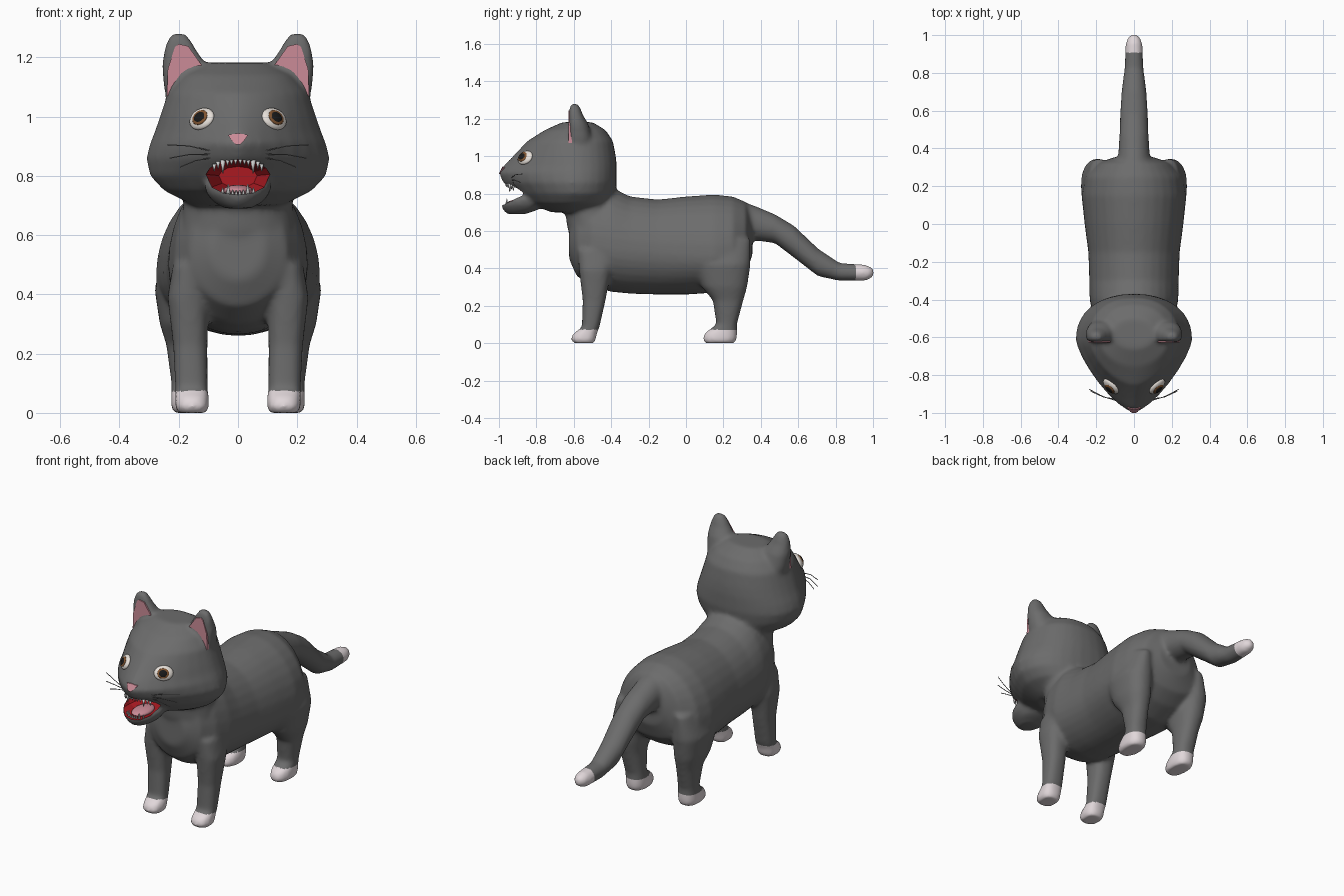
import bpy, bmesh
from math import sin, cos, pi, copysign
from mathutils import Vector
from mathutils.bvhtree import BVHTree

if "Cube" in bpy.data.objects:
    bpy.data.objects.remove(bpy.data.objects["Cube"])


def material(name, col):
    m = bpy.data.materials.new(name)
    m.diffuse_color = (*col, 1)
    m.use_nodes = True
    m.node_tree.nodes["Principled BSDF"].inputs["Base Color"].default_value = m.diffuse_color
    return m


FUR = material("fur_grey", (0.15, 0.15, 0.15))
WHITE = material("paw_white", (0.75, 0.68, 0.70))
RED = material("mouth_red", (0.40, 0.01, 0.015))
PINK = material("pink", (0.60, 0.26, 0.31))
EYE = material("eye_white", (0.80, 0.75, 0.70))
IRIS = material("iris_brown", (0.22, 0.09, 0.03))
BLACK = material("black", (0.01, 0.01, 0.01))
TOOTH = material("tooth", (0.75, 0.75, 0.72))
WHISKER = material("whisker_grey", (0.22, 0.22, 0.22))


def finish(bm, name, mat, smooth=True):
    bmesh.ops.recalc_face_normals(bm, faces=bm.faces)
    me = bpy.data.meshes.new(name)
    bm.to_mesh(me)
    bm.free()
    me.materials.append(mat)
    if smooth:
        me.shade_smooth()
    ob = bpy.data.objects.new(name, me)
    bpy.context.collection.objects.link(ob)
    return ob


def bridge(bm, loops):
    rows = [[bm.verts.new(p) for p in l] for l in loops]
    n = len(rows[0])
    for a, b in zip(rows, rows[1:]):
        for i in range(n):
            bm.faces.new((a[i], a[(i + 1) % n], b[(i + 1) % n], b[i]))
    bm.faces.new(rows[0])
    bm.faces.new(rows[-1][::-1])


def loft(bm, axis, rings, side=1, n_lo=2.0, n_hi=2.0, count=32):
    """ring = (position on axis, low edge, high edge, middle, half width, x centre, [low exponent])"""
    loops = []
    for t, lo, hi, mid, rx, cx, *e in rings:
        loop = []
        for i in range(count):
            a = 2 * pi * i / count
            c, s = cos(a), sin(a)
            n = n_hi if s > 0 else (e[0] if e else n_lo)
            x = side * (cx + rx * copysign(abs(c) ** (2 / n), c))
            v = mid + (hi - mid if s > 0 else mid - lo) * copysign(abs(s) ** (2 / n), s)
            loop.append((x, v, t) if axis == 'z' else (x, t, v))
        loops.append(loop)
    bridge(bm, loops)


skin = bmesh.new()
# torso
loft(skin, 'y', [(-.625, .45, .65, .55, .09, 0), (-.585, .36, .78, .54, .165, 0),
                 (-.5, .30, .84, .52, .215, 0), (-.4, .275, .835, .50, .235, 0),
                 (-.3, .265, .785, .49, .237, 0), (-.15, .26, .768, .48, .242, 0),
                 (0, .26, .785, .47, .262, 0), (.15, .27, .795, .46, .278, 0),
                 (.25, .32, .785, .47, .262, 0), (.32, .38, .755, .5, .2, 0),
                 (.355, .47, .69, .56, .1, 0)])
# neck
loft(skin, 'z', [(.5, -.60, -.4, -.5, .17, 0), (.62, -.635, -.37, -.5, .19, 0),
                 (.70, -.645, -.36, -.5, .185, 0), (.80, -.68, -.36, -.5, .19, 0)])
# head
loft(skin, 'z', [(.70, -.72, -.43, -.58, .15, 0, 2), (.72, -.77, -.405, -.6, .19, 0, 1.8),
                 (.75, -.86, -.39, -.61, .25, 0, 1.5), (.80, -.92, -.38, -.61, .297, 0, 1.42),
                 (.86, -.98, -.37, -.61, .31, 0, 1.4), (.91, -1.003, -.37, -.61, .297, 0, 1.4),
                 (.95, -.975, -.37, -.61, .281, 0, 1.4), (1.0, -.925, -.375, -.61, .264, 0, 1.5),
                 (1.08, -.85, -.39, -.6, .237, 0, 1.7), (1.14, -.755, -.43, -.59, .187, 0, 2),
                 (1.182, -.66, -.5, -.58, .11, 0, 2)], n_hi=2.2)
# lower jaw
loft(skin, 'z', [(.69, -.955, -.86, -.9, .045, 0), (.71, -.977, -.8, -.86, .082, 0),
                 (.74, -.99, -.75, -.86, .107, 0), (.77, -.972, -.75, -.86, .114, 0),
                 (.79, -.93, -.75, -.85, .1, 0)])
# tail
loft(skin, 'y', [(.26, .58, .77, .67, .11, 0), (.36, .55, .738, .64, .084, 0),
                 (.475, .535, .69, .61, .077, 0), (.58, .455, .627, .54, .074, 0),
                 (.705, .358, .507, .43, .066, 0), (.82, .333, .43, .38, .051, 0),
                 (.96, .333, .42, .377, .044, 0), (.99, .347, .407, .377, .031, 0),
                 (1.003, .36, .394, .377, .015, 0)])
for s in (-1, 1):
    # front legs
    loft(skin, 'z', [(0, -.60, -.49, -.54, .05, .155), (.02, -.617, -.483, -.54, .057, .155),
                     (.05, -.605, -.477, -.53, .057, .155), (.085, -.557, -.463, -.51, .055, .157),
                     (.23, -.552, -.43, -.49, .058, .161), (.39, -.572, -.4, -.48, .07, .168),
                     (.5, -.58, -.36, -.47, .06, .16)], s, 2.5, 2.5)
    # hind legs
    loft(skin, 'z', [(0, .1, .26, .19, .05, .168), (.02, .088, .272, .19, .058, .168),
                     (.055, .1, .274, .2, .058, .168), (.1, .163, .272, .22, .055, .17),
                     (.23, .143, .307, .22, .062, .18), (.3, .085, .327, .21, .077, .187),
                     (.42, .04, .345, .2, .088, .194), (.56, .1, .345, .2, .055, .185)], s, 2.3, 2.3)
    # ears
    loft(skin, 'z', [(1.03, -.61, -.5, -.57, .05, .185), (1.1, -.624, -.505, -.57, .068, .182),
                     (1.17, -.626, -.52, -.58, .076, .18), (1.22, -.626, -.55, -.59, .056, .194),
                     (1.26, -.622, -.565, -.595, .038, .199), (1.281, -.612, -.58, -.597, .022, .2)],
         s, 4)

# fuse all furry parts into one smooth skin
cat = finish(skin, "cat_body", FUR)


def apply_modifiers(ob):
    dg = bpy.context.evaluated_depsgraph_get()
    me = bpy.data.meshes.new_from_object(ob.evaluated_get(dg))
    ob.modifiers.clear()
    ob.data = me


rm = cat.modifiers.new("fuse", 'REMESH')
rm.mode = 'VOXEL'
rm.voxel_size = 0.011
sm = cat.modifiers.new("relax", 'SMOOTH')
sm.factor, sm.iterations = 0.5, 10
apply_modifiers(cat)
me = cat.data
me.materials.clear()
for m in (FUR, WHITE):
    me.materials.append(m)
for p in me.polygons:
    p.use_smooth = True
    p.material_index = 1 if p.center.z < .075 or p.center.y > .905 else 0
tree = BVHTree.FromPolygons([v.co for v in me.vertices], [p.vertices[:] for p in me.polygons])


def face_point(x, z):
    loc, nor, _, _ = tree.ray_cast(Vector((x, -2, z)), Vector((0, 1, 0)))
    return loc, nor


# open mouth, cut with a red lining
half = [(0, .856), (.06, .848), (.095, .825), (.108, .805), (.088, .762), (.05, .742), (0, .736)]
outline = half + [(-x, z) for x, z in half[-2:0:-1]]
bm = bmesh.new()
bridge(bm, [[(x * k, y, .795 + (z - .795) * k) for x, z in outline]
            for y, k in ((-1.1, 1), (-.87, 1), (-.77, .6))])
cutter = finish(bm, "mouth_cutter", RED, False)
cutter.hide_render = True
bo = cat.modifiers.new("mouth", 'BOOLEAN')
bo.operation, bo.object, bo.solver = 'DIFFERENCE', cutter, 'EXACT'
bo.material_mode = 'TRANSFER'
apply_modifiers(cat)
bpy.data.objects.remove(cutter)


def ball(name, loc, quat, scale, mat):
    bm = bmesh.new()
    bmesh.ops.create_uvsphere(bm, u_segments=20, v_segments=12, radius=1)
    ob = finish(bm, name, mat)
    ob.rotation_mode = 'QUATERNION'
    ob.location, ob.rotation_quaternion, ob.scale = loc, quat, scale


for s in (-1, 1):
    # eyes
    loc, n = face_point(s * .122, .992)
    q = n.to_track_quat('Z', 'Y')
    d = (n + Vector((0, -.6, 0))).normalized()
    ball("eye", loc, q, (.052, .041, .02), EYE)
    ball("iris", loc + d * .016, q, (.032, .028, .008), IRIS)
    ball("pupil", loc + d * .020, q, (.023, .020, .007), BLACK)
    # inner ears
    bm = bmesh.new()
    pts = [(.24, 1.07), (.237, 1.16), (.213, 1.235), (.2, 1.245), (.168, 1.238), (.113, 1.16), (.12, 1.07)]
    bridge(bm, [[(s * x, y, z) for x, z in pts] for y in (-.628, -.61)])
    finish(bm, "inner_ear", PINK, False)
    # whiskers
    for z0, end in ((.885, (.237, -.875, .905)), (.873, (.23, -.885, .86)), (.86, (.195, -.90, .83))):
        p0 = face_point(s * .095, z0)[0]
        p2 = Vector((s * end[0], end[1], end[2]))
        cu = bpy.data.curves.new("whisker", 'CURVE')
        cu.dimensions, cu.bevel_depth, cu.bevel_resolution = '3D', .002, 1
        sp = cu.splines.new('POLY')
        sp.points.add(2)
        for pt, co in zip(sp.points, (p0, (p0 + p2) / 2 + Vector((0, -.008, .006)), p2)):
            pt.co = (*co, 1)
        cu.materials.append(WHISKER)
        bpy.context.collection.objects.link(bpy.data.objects.new("whisker", cu))

# nose
bm = bmesh.new()
rim = [(-.034, .938), (0, .944), (.034, .938), (.02, .918), (.008, .906), (-.008, .906), (-.02, .918)]
rows = [[face_point(x, z)[0] + Vector((0, dy, 0)) for x, z in rim] for dy in (.01, -.007)]
bridge(bm, rows)
finish(bm, "nose", PINK, False)


# teeth
def tooth(x, lip_z, root_z, length, r, inset):
    y = face_point(x, lip_z)[0].y + inset
    bm = bmesh.new()
    bmesh.ops.create_cone(bm, cap_ends=True, segments=8, radius1=r, radius2=r * .15, depth=abs(length))
    ob = finish(bm, "tooth", TOOTH)
    ob.location = (x, y, root_z + length / 2)
    if length < 0:
        ob.rotation_euler.x = pi


for s in (-1, 1):
    for x, z, l in ((.008, .857, -.02), (.022, .856, -.02), (.035, .854, -.022), (.051, .853, -.045),
                    (.067, .848, -.026), (.080, .840, -.026)):
        tooth(s * x, .862, z, l, .0095 if l < -.04 else .0075, .014)
    for x, z, l in ((.006, .733, .02), (.018, .734, .02), (.033, .735, .038), (.052, .741, .02)):
        tooth(s * x, .735, z, l, .0085 if l > .03 else .007, .02)

# tongue
ball("tongue", (0, -.875, .75), (1, 0, 0, 0), (.05, .08, .02), PINK)
